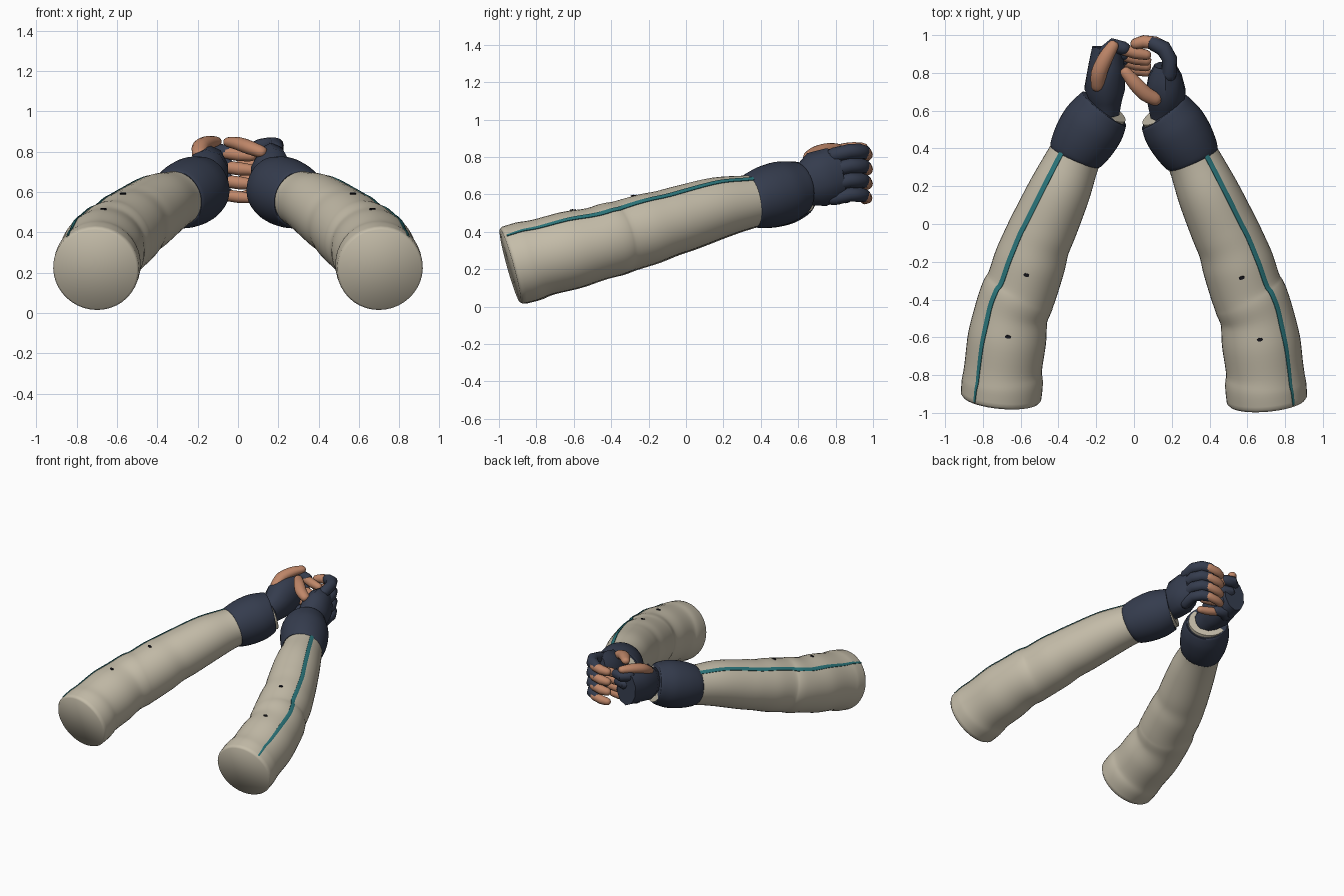
import bpy, bmesh, math
from mathutils import Vector

if "Cube" in bpy.data.objects:
    bpy.data.objects.remove(bpy.data.objects["Cube"])

def material(name, rgb):
    m = bpy.data.materials.new(name)
    m.diffuse_color = (*rgb, 1)
    m.use_nodes = True
    m.node_tree.nodes["Principled BSDF"].inputs["Base Color"].default_value = m.diffuse_color
    return m

CREAM = material("cream cloth", (.56, .51, .40))
NAVY = material("navy glove", (.035, .045, .075))
SKIN = material("skin", (.52, .24, .14))
TEAL = material("teal trim", (.025, .19, .21))
BLACK = material("black dot", (.008, .008, .012))
UP = Vector((0, 0, 1))

def finish(bm, name, mat, side=1, dy=0.0, angle=50):
    """Mirror to the wanted side, fix normals and make a smooth object."""
    for v in bm.verts:
        v.co = (v.co.x * side, v.co.y + dy, v.co.z)
    bmesh.ops.recalc_face_normals(bm, faces=bm.faces)
    me = bpy.data.meshes.new(name)
    bm.to_mesh(me)
    bm.free()
    me.materials.append(mat)
    ob = bpy.data.objects.new(name, me)
    bpy.context.collection.objects.link(ob)
    bpy.ops.object.select_all(action='DESELECT')
    ob.select_set(True)
    bpy.context.view_layer.objects.active = ob
    bpy.ops.object.shade_smooth_by_angle(angle=math.radians(angle))
    return ob

def smooth_path(rows, sub):
    """Catmull-Rom through rows of any width."""
    out = []
    n = len(rows)
    for i in range(n - 1):
        a, b, c, d = (rows[min(max(i + k, 0), n - 1)] for k in (-1, 0, 1, 2))
        for s in range(sub):
            t = s / sub
            out.append([.5 * (2*q + (r-p)*t + (2*p-5*q+4*r-s_)*t*t + (3*q-p-3*r+s_)*t**3)
                        for p, q, r, s_ in zip(a, b, c, d)])
    return out + [list(rows[-1])]

def frames(rows):
    """Centre, outward side and upward vector at every row."""
    pts = [Vector(r[:3]) for r in rows]
    res = []
    for i, p in enumerate(pts):
        d = (pts[min(i + 1, len(pts) - 1)] - pts[max(i - 1, 0)]).normalized()
        s = d.cross(UP).normalized()
        res.append((p, s, s.cross(d)))
    return res

def tube(name, rows, mat, sides=24, side=1, dy=0.0, round_ends=False, angle=50):
    """Capped tube; rows are x, y, z, half width, half height."""
    rings = [(p, s, u, r[3], r[4]) for (p, s, u), r in zip(frames(rows), rows)]
    if round_ends:
        for end in (0, -1):
            p, s, u, w, h = rings[end]
            d = s.cross(u) * (1 if end == 0 else -1)
            for a in (35, 65):
                k, f = math.sin(math.radians(a)), math.cos(math.radians(a))
                ring = (p + d * min(w, h) * k, s, u, w * f, h * f)
                if end == 0:
                    rings.insert(0, ring)
                else:
                    rings.append(ring)
    bm = bmesh.new()
    loops = []
    for p, s, u, w, h in rings:
        loops.append([bm.verts.new(p + s * w * math.sin(t) + u * h * math.cos(t))
                      for t in (2 * math.pi * k / sides for k in range(sides))])
    for a, b in zip(loops, loops[1:]):
        for k in range(sides):
            j = (k + 1) % sides
            bm.faces.new((a[k], a[j], b[j], b[k]))
    bm.faces.new(loops[0])
    bm.faces.new(loops[-1])
    return finish(bm, name, mat, side, dy, angle)

# Sleeve centre line with radius, for the right arm
SLEEVE = [(.705, -.94, .218, .213), (.697, -.85, .243, .215), (.692, -.77, .265, .206),
          (.672, -.62, .303, .208), (.65, -.49, .335, .196), (.618, -.40, .36, .198),
          (.59, -.335, .378, .192), (.55, -.21, .415, .19), (.515, -.11, .445, .180),
          (.47, -.01, .475, .176), (.39, .17, .53, .163), (.31, .35, .565, .140),
          (.22, .50, .60, .135), (.158, .60, .632, .132)]
FINE = smooth_path(SLEEVE, 5)

def sleeve_point(i, ang, lift):
    p, s, u = frames(FINE)[i]
    return p + (s * math.sin(ang) + u * math.cos(ang)) * (FINE[i][3] + lift)

def stripe(name, side, dy):
    """Thin raised trim following the sleeve surface."""
    bm = bmesh.new()
    prev = None
    last = 56
    for i in range(1, last + 1):
        t = i / last
        ang = math.radians(40 - 10 * t)
        half = .5 * (.010 + .018 * min(1, t * 3)) / FINE[i][3]
        cur = [bm.verts.new(sleeve_point(i, ang + a, l))
               for a, l in ((-half, -.003), (-half, .004), (0, .006), (half, .004), (half, -.003))]
        if prev:
            for k in range(4):
                bm.faces.new((prev[k], prev[k+1], cur[k+1], cur[k]))
        prev = cur
    finish(bm, name, TEAL, side, dy)

def dot(name, y, side, dy):
    """Flat oval button on the top of the sleeve."""
    i = min(range(len(FINE)), key=lambda k: abs(FINE[k][1] - y))
    p, s, u = frames(FINE)[i]
    d = s.cross(u)
    bm = bmesh.new()
    c = sleeve_point(i, -.02, 0)
    low, high = ([bm.verts.new(c + s * .016 * math.cos(t) + d * .009 * math.sin(t) + u * l)
                  for t in (math.pi * k / 6 for k in range(12))] for l in (-.003, .005))
    bm.faces.new(high)
    for k in range(12):
        bm.faces.new((low[k], low[k-1], high[k-1], high[k]))
    finish(bm, name, BLACK, side, dy)

for label, side, dy in (("right", 1, 0), ("left", -1, .015)):
    rows = [r + [r[3]] for r in FINE]
    rows[0][3:] = [.203, .203]
    tube(label + "_sleeve", rows, CREAM, 40, side, dy, angle=70)
    stripe(label + "_sleeve_stripe", side, dy)
    dot(label + "_lower_dot", -.56, side, dy)
    dot(label + "_upper_dot", -.235, side, dy)
    # Bulging cuff, ending just short of the sleeve mouth
    cuff = [(.315, .345, .562, .136), (.305, .365, .567, .151), (.262, .435, .587, .167),
            (.212, .515, .61, .169), (.172, .58, .628, .152), (.160, .597, .632, .142)]
    tube(label + "_cuff", smooth_path([c + (c[3],) for c in cuff], 4), NAVY, 36, side, dy)

# Wrists and palms
tube("right_palm", [(.16, .56, .635, .075, .09), (.165, .63, .65, .095, .115),
                    (.168, .70, .68, .11, .15), (.165, .78, .705, .092, .145),
                    (.165, .84, .715, .06, .125)], NAVY, 10, round_ends=False)
tube("left_palm", [(-.15, .58, .64, .075, .09), (-.15, .66, .655, .09, .11),
                   (-.155, .72, .68, .112, .135), (-.145, .84, .70, .10, .135),
                   (-.14, .935, .705, .085, .125)], NAVY, 10)

# Fingers: two gloved joints then a bare tip, stacked downwards
def finger(name, path, tip):
    tube(name + "_glove", [p + (r, r) for p, r in path], NAVY, 12, round_ends=True)
    tube(name + "_tip", [p + (r, r) for p, r in tip], SKIN, 12, round_ends=True)

for k, fname in enumerate(("index", "middle", "ring", "little")):
    z = .83 - .077 * k
    s = (1, 1.02, 1, .93)[k]
    finger("right_" + fname,
           [((.185, .79, z - .02), .040 * s), ((.188, .875, z), .040 * s),
            ((.155, .93, z), .042 * s), ((.105, .955, z - .005), .038 * s)],
           [((.115, .958, z - .008), .034 * s), ((.05, .965, z - .018), .034 * s),
            ((.01, .955, z - .025), .029 * s)])
    z = .80 - .07 * k
    y = .93 - .03 * k
    finger("left_" + fname,
           [((-.15, y - .02, z), .038 * s), ((-.11, y + .015, z), .040 * s),
            ((-.055, y, z), .036 * s)],
           [((-.06, y - .005, z - .005), .031 * s), ((.01, y - .025, z - .015), .032 * s),
            ((.065, y - .035, z - .02), .027 * s)])

# Bare thumbs over the top
def thumb(name, pts):
    tube(name, smooth_path([p + (p[3] * .85,) for p in pts], 3), SKIN, 14, round_ends=True)

thumb("right_thumb", [(.115, .66, .80, .036), (.06, .69, .82, .041),
                      (.005, .745, .84, .039), (-.045, .805, .848, .030)])
thumb("left_thumb", [(-.19, .73, .785, .038), (-.185, .80, .825, .043),
                     (-.15, .88, .845, .040), (-.11, .945, .85, .031)])
